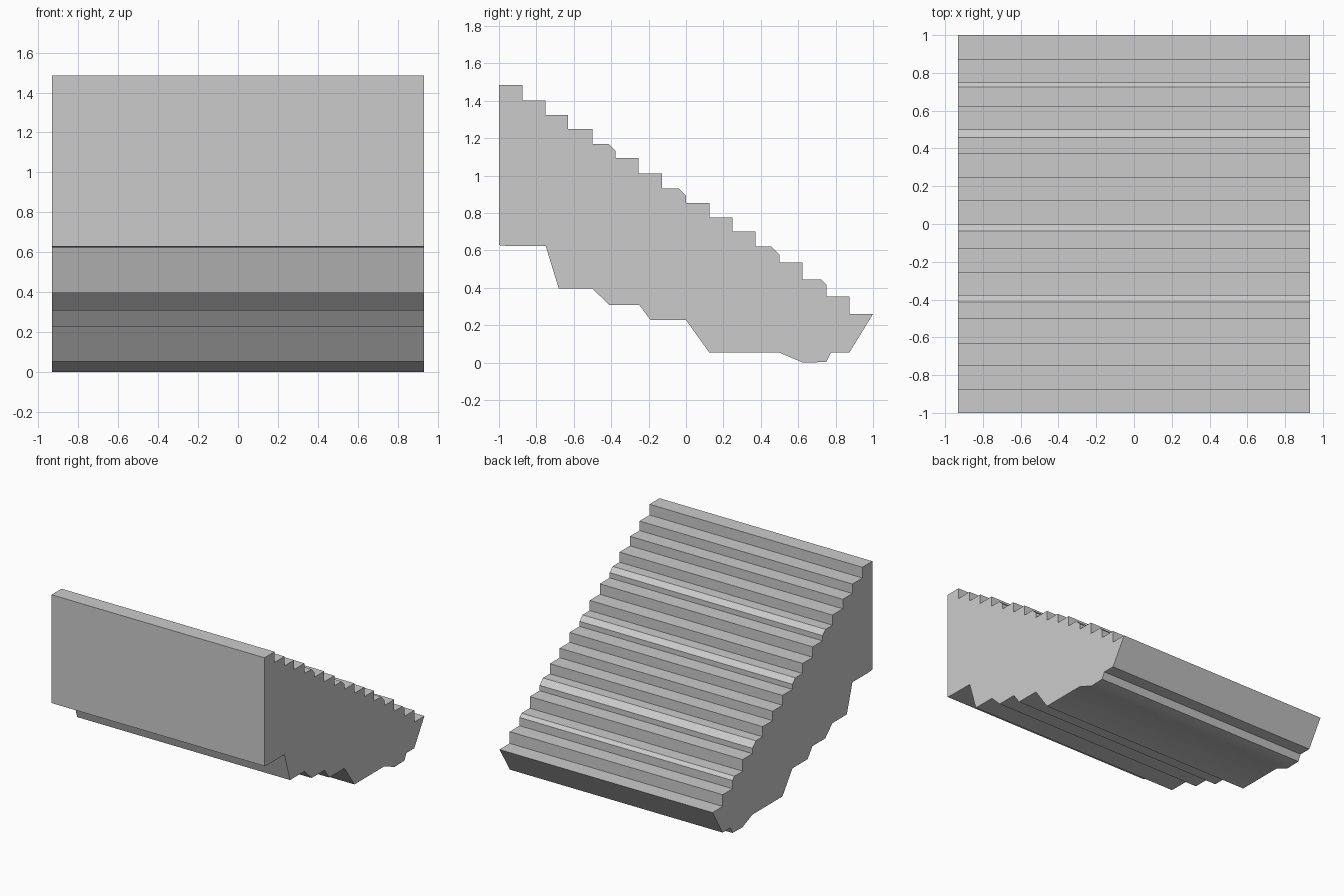
import bpy, bmesh, math

if "Cube" in bpy.data.objects:
    bpy.data.objects.remove(bpy.data.objects["Cube"])

HALF_WIDTH = 0.932

# Stepped top: (tread end y, tread height, chamfer size)
steps = [
    (-0.875, 1.485, 0), (-0.75, 1.40, 0), (-0.63, 1.325, 0), (-0.50, 1.25, 0),
    (-0.377, 1.17, 0.036), (-0.253, 1.093, 0), (-0.127, 1.01, 0), (0.0, 0.93, 0.037),
    (0.125, 0.853, 0), (0.248, 0.775, 0), (0.372, 0.70, 0), (0.50, 0.62, 0.043),
    (0.622, 0.535, 0), (0.75, 0.443, 0.025), (0.873, 0.353, 0), (1.0, 0.26, 0)]

# Rough underside, from the foot back to the tall end
underside = [
    (0.873, 0.053), (0.775, 0.053), (0.75, 0.003), (0.625, 0.0), (0.50, 0.053),
    (0.125, 0.053), (0.0, 0.228), (-0.19, 0.228), (-0.25, 0.308), (-0.41, 0.308),
    (-0.50, 0.395), (-0.68, 0.395), (-0.75, 0.623), (-0.95, 0.623), (-1.0, 0.628)]

profile = []
start = -1.0
for i, (end, z, cut) in enumerate(steps):
    profile.append((start, z))
    if cut:
        profile += [(end - cut, z), (end, z - cut)]
    else:
        profile.append((end, z))
    start = end
top_count = len(profile)
profile += underside

# Extrude the side profile across the full width
bm = bmesh.new()
face = bm.faces.new([bm.verts.new((-HALF_WIDTH, y, z)) for y, z in profile])
ext = bmesh.ops.extrude_face_region(bm, geom=[face], use_keep_orig=True)
moved = [v for v in ext["geom"] if isinstance(v, bmesh.types.BMVert)]
bmesh.ops.translate(bm, verts=moved, vec=(2 * HALF_WIDTH, 0, 0))
bmesh.ops.recalc_face_normals(bm, faces=bm.faces)

# Only the underside is smooth, with its hard breaks kept sharp
for f in bm.faces:
    f.smooth = f.normal.z < -0.01
for e in bm.edges:
    e.smooth = e.calc_face_angle(0) < math.radians(35)

mesh = bpy.data.meshes.new("stair_flight")
bm.to_mesh(mesh)
bm.free()
bpy.context.collection.objects.link(bpy.data.objects.new("stair_flight", mesh))
